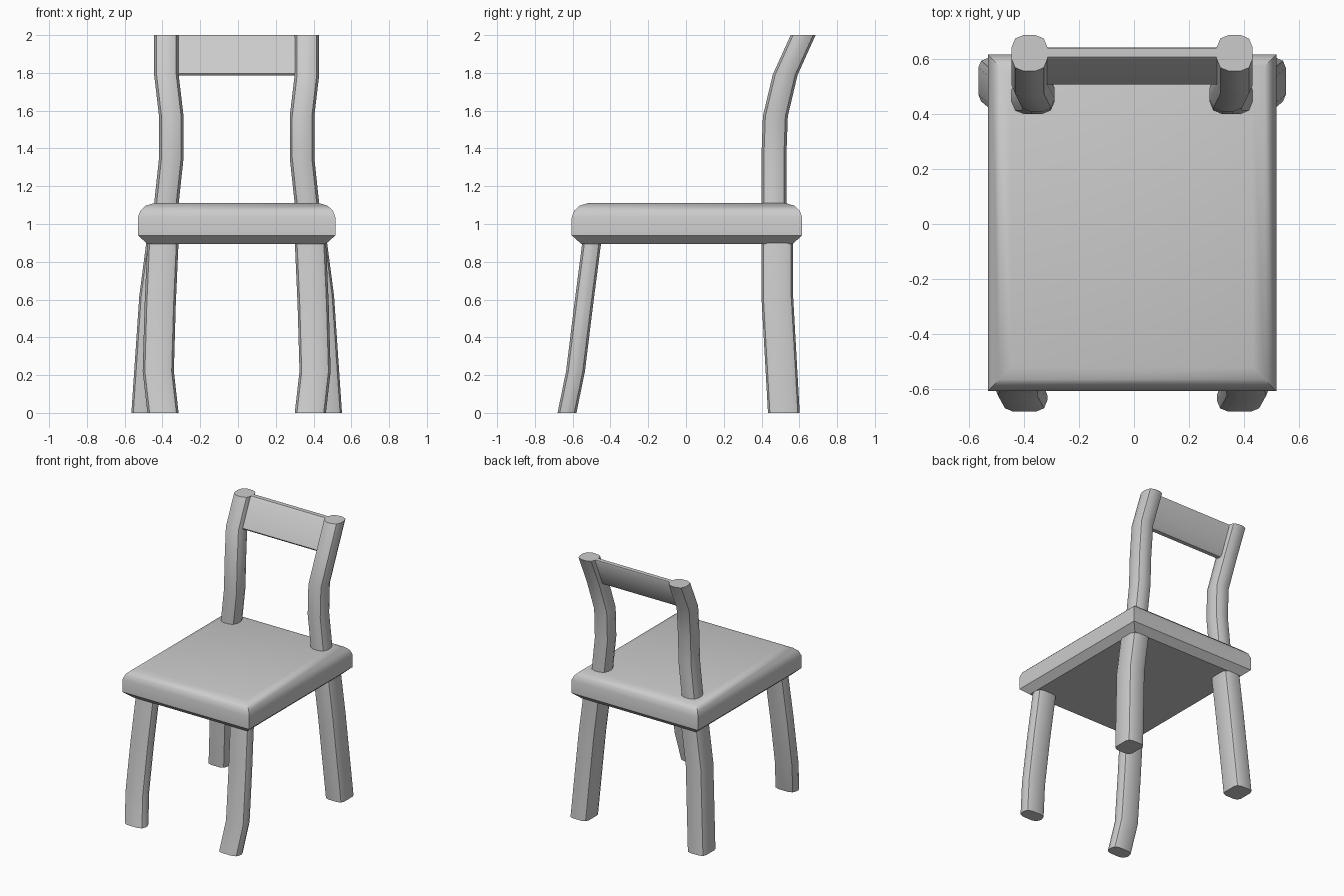
import bpy, bmesh, math

if "Cube" in bpy.data.objects:
    bpy.data.objects.remove(bpy.data.objects["Cube"])

CX = -0.007  # plane of symmetry


def finish(name, bm, mirror=False, angle=40):
    bmesh.ops.recalc_face_normals(bm, faces=bm.faces)
    me = bpy.data.meshes.new(name)
    bm.to_mesh(me)
    bm.free()
    ob = bpy.data.objects.new(name, me)
    ob.location.x = CX
    bpy.context.collection.objects.link(ob)
    if mirror:
        ob.modifiers.new("mirror", 'MIRROR')
    bpy.ops.object.select_all(action='DESELECT')
    ob.select_set(True)
    bpy.context.view_layer.objects.active = ob
    bpy.ops.object.shade_smooth_by_angle(angle=math.radians(angle))
    return ob


def skin(loops):
    """Bridge equal-length rings of points and cap both ends."""
    bm = bmesh.new()
    rings = [[bm.verts.new(p) for p in loop] for loop in loops]
    n = len(rings[0])
    for a, b in zip(rings, rings[1:]):
        for i in range(n):
            j = (i + 1) % n
            bm.faces.new((a[i], a[j], b[j], b[i]))
    bm.faces.new(rings[0])
    bm.faces.new(rings[-1])
    return bm


def rounded_rect(w, d, r, segs=2):
    pts = []
    for k, (sx, sy) in enumerate([(1, 1), (-1, 1), (-1, -1), (1, -1)]):
        for s in range(segs + 1):
            a = math.pi / 2 * (k + s / segs)
            pts.append((sx * (w / 2 - r) + r * math.cos(a),
                        sy * (d / 2 - r) + r * math.sin(a)))
    return pts


def bent_bar(name, w, d, r, path):
    """Mirrored pair of bars with horizontal sections along (x, y, z) points."""
    sec = rounded_rect(w, d, r)
    loops = [[(x + px, y + py, z) for px, py in sec] for x, y, z in path]
    return finish(name, skin(loops), mirror=True)


# Seat: mitred cushion profile as (inset, z)
X, Y0, Y1 = 0.523, -0.605, 0.615
profile = [(0.05, 0.895), (0, 0.94), (0, 1.035), (0.013, 1.07),
           (0.042, 1.097), (0.085, 1.11)]
finish("seat", skin([[(-X + i, Y0 + i, z), (X - i, Y0 + i, z),
                      (X - i, Y1 - i, z), (-X + i, Y1 - i, z)]
                     for i, z in profile]))

# Front legs, kicked forward at the foot
bent_bar("front_legs", 0.165, 0.10, 0.04,
         [(0.39, -0.63, 0), (0.415, -0.585, 0.22),
          (0.405, -0.542, 0.57), (0.39, -0.498, 0.91)])

# Back legs, splayed outward
bent_bar("back_legs", 0.145, 0.168, 0.035,
         [(0.485, 0.518, 0), (0.443, 0.483, 0.62), (0.405, 0.483, 0.91)])

# Back posts, waisted and leaning back
bent_bar("back_posts", 0.13, 0.132, 0.045,
         [(0.374, 0.465, 1.09), (0.346, 0.465, 1.35), (0.346, 0.473, 1.57),
          (0.372, 0.525, 1.79), (0.372, 0.62, 2.0)])

# Top rail, a leaning slat between the posts
R = 0.325
section = [(0.515, 1.785), (0.545, 1.785), (0.556, 1.797), (0.640, 1.99),
           (0.638, 2.0), (0.605, 2.0), (0.592, 1.988), (0.505, 1.797)]
finish("top_rail", skin([[(x, y, z) for y, z in section] for x in (-R, R)]))
